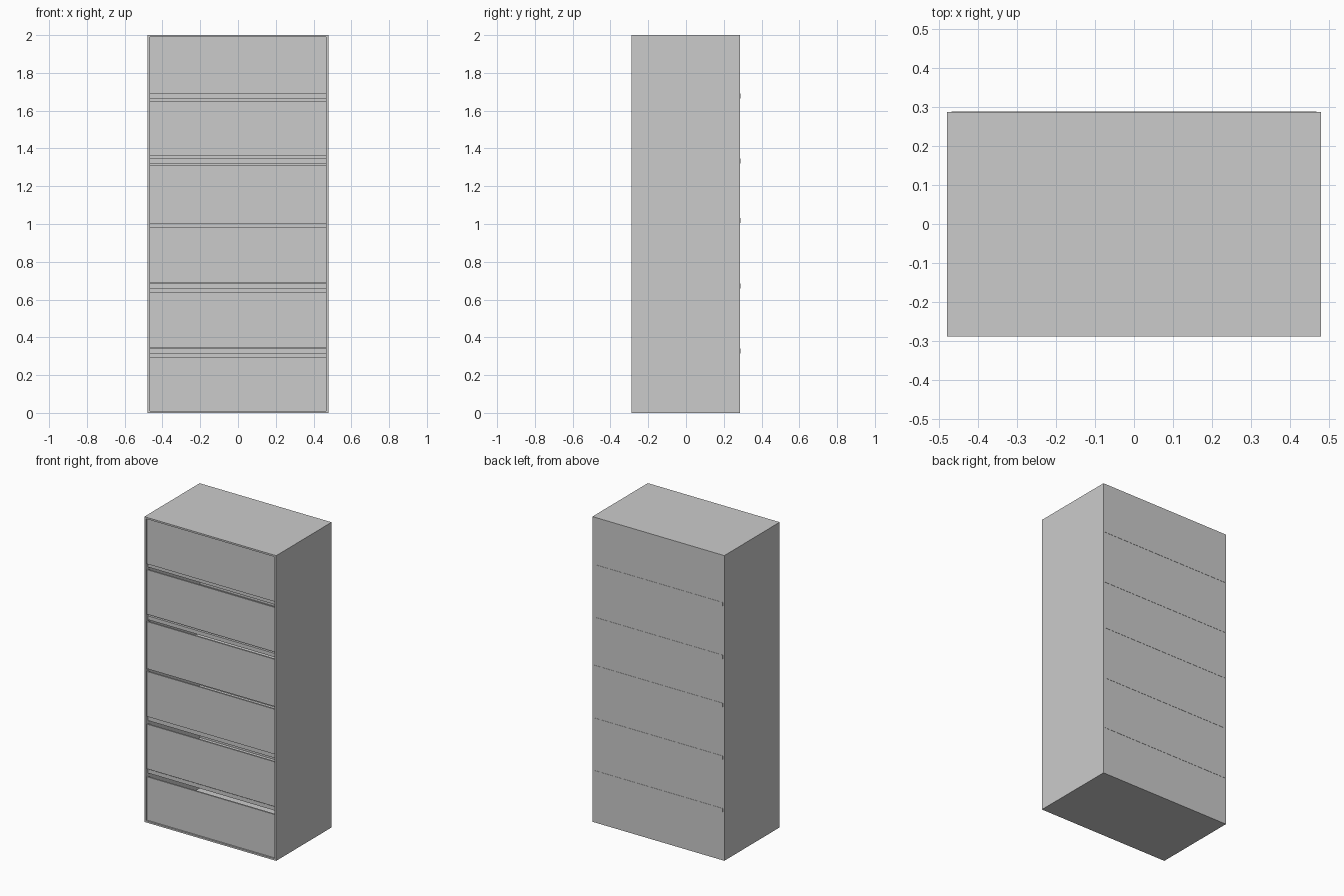
import bpy

if "Cube" in bpy.data.objects:
    bpy.data.objects.remove(bpy.data.objects["Cube"])

W, H = 0.478, 2.0            # half width, height
FRONT, BACK = -0.2875, 0.286
T = 0.011                    # board thickness


def box(name, x0, x1, y0, y1, z0, z1):
    bpy.ops.mesh.primitive_cube_add(
        size=1, location=((x0 + x1) / 2, (y0 + y1) / 2, (z0 + z1) / 2))
    ob = bpy.context.object
    ob.name = name
    ob.scale = (x1 - x0, y1 - y0, z1 - z0)
    bpy.ops.object.transform_apply(location=False, rotation=False, scale=True)
    return ob


# Carcass: sides, top, bottom and back
box("left_side", -W, -W + T, FRONT, BACK, 0, H)
box("right_side", W - T, W, FRONT, BACK, 0, H)
box("top_board", -W + T, W - T, FRONT, BACK, H - T, H)
box("bottom_board", -W + T, W - T, FRONT, BACK, 0, T)
box("back_board", -W + T, W - T, BACK - T, BACK, T, H - T)

# Shelves, their rear edges just breaking through the back
for i, z in enumerate((0.328, 0.672, 1.018, 1.333, 1.678)):
    box(f"shelf_{i + 1}", -W + T, W - T, FRONT + 0.02, 0.2875,
        z - 0.0125, z + 0.0125)

# Slightly recessed drawer fronts with finger gaps between them
for i, (z0, z1) in enumerate(((T, 0.295), (0.347, 0.64), (0.69, 0.985),
                              (1.003, 1.312), (1.36, 1.652), (1.69, H - T))):
    box(f"drawer_front_{i + 1}", -W + T, W - T, FRONT + 0.01, FRONT + 0.02, z0, z1)
